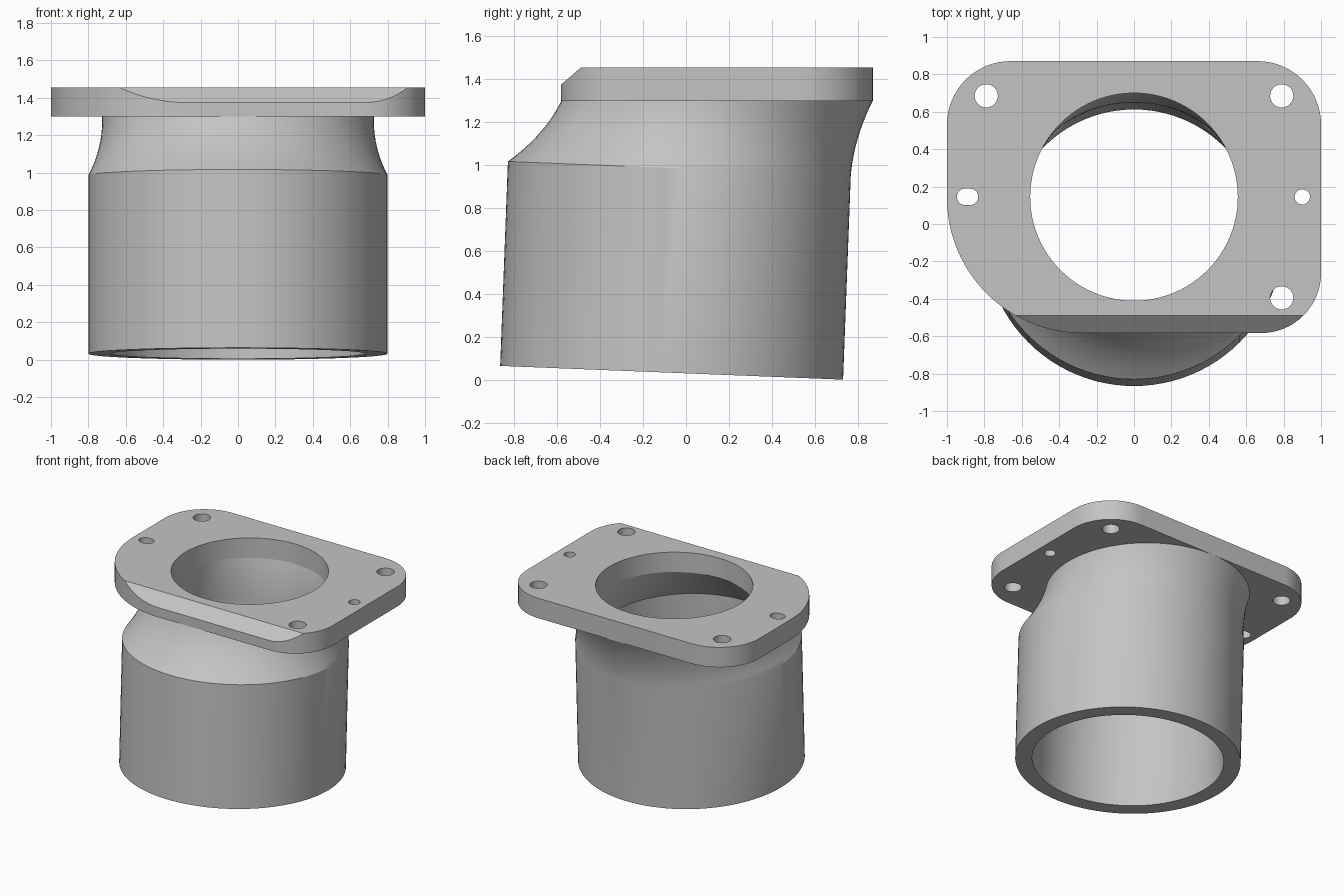
import bpy, bmesh, math
from mathutils import Vector

if "Cube" in bpy.data.objects:
    bpy.data.objects.remove(bpy.data.objects["Cube"])

N = 96
grey = bpy.data.materials.new("light_grey")
grey.diffuse_color = (0.55, 0.55, 0.55, 1)
grey.use_nodes = True
grey.node_tree.nodes["Principled BSDF"].inputs["Base Color"].default_value = grey.diffuse_color


def finish(name, bm):
    me = bpy.data.meshes.new(name)
    bmesh.ops.recalc_face_normals(bm, faces=bm.faces[:])
    bm.to_mesh(me)
    bm.free()
    me.materials.append(grey)
    ob = bpy.data.objects.new(name, me)
    bpy.context.collection.objects.link(ob)
    return ob


def activate(ob):
    bpy.ops.object.select_all(action='DESELECT')
    ob.select_set(True)
    bpy.context.view_layer.objects.active = ob


def smooth(ob):
    activate(ob)
    bpy.ops.object.shade_smooth_by_angle(angle=math.radians(25))


def ring(r, cy, cz, tilt=0.0):
    """Circle of radius r, raised at the front by a small tilt."""
    pts = []
    for i in range(N):
        a = 2 * math.pi * i / N
        y = r * math.sin(a)
        pts.append(Vector((r * math.cos(a), cy + y * math.cos(tilt), cz - y * math.sin(tilt))))
    return pts


def blend(a, b, c, steps=10):
    """Rings along a quadratic curve from a to c, bent towards b."""
    out = []
    for k in range(steps + 1):
        t = k / steps
        out.append([p * (1 - t) ** 2 + q * 2 * t * (1 - t) + s * t * t
                    for p, q, s in zip(a, b, c)])
    return out


def arc(cx, cy, r, start, end, steps=16):
    return [(cx + r * math.cos(math.radians(start + (end - start) * i / steps)),
             cy + r * math.sin(math.radians(start + (end - start) * i / steps)))
            for i in range(steps + 1)]


def prism(bm, outline, z0, z1):
    lo = [bm.verts.new((x, y, z0)) for x, y in outline]
    hi = [bm.verts.new((x, y, z1)) for x, y in outline]
    bm.faces.new(lo[::-1])
    bm.faces.new(hi)
    for i in range(len(lo)):
        j = (i + 1) % len(lo)
        bm.faces.new((lo[i], lo[j], hi[j], hi[i]))


# Tilted pipe with a neck that leans back to meet the flange
TILT, CY, TOP_CY, NECK_Z = 0.04, 0.145, -0.031, 1.30
outer = [ring(0.80, -0.067, 0.032, TILT)] + blend(
    ring(0.80, TOP_CY, 0.985, TILT), ring(0.722, 0.0625, 1.135, 0.007), ring(0.726, CY, NECK_Z))
inner = [ring(0.68, -0.067, 0.032, TILT)] + blend(
    ring(0.68, TOP_CY, 0.985, TILT), ring(0.585, 0.07, 1.14, 0.007), ring(0.555, CY, NECK_Z))
loops = inner[::-1] + outer
bm = bmesh.new()
rows = [[bm.verts.new(p) for p in loop] for loop in loops]
for a, b in zip(rows, rows[1:]):
    for i in range(N):
        j = (i + 1) % N
        bm.faces.new((a[i], a[j], b[j], b[i]))
smooth(finish("pipe_and_neck", bm))

# Flange plate with one large and three smaller rounded corners
Z0, Z1, FRONT, BACK = 1.30, 1.455, -0.583, 0.871
plate = (arc(0.66, BACK - 0.34, 0.34, 0, 90) + arc(-0.66, BACK - 0.34, 0.34, 90, 180)
         + arc(-0.277, FRONT + 0.723, 0.723, 180, 270, 28)
         + arc(0.68, FRONT + 0.32, 0.32, 270, 360))
bm = bmesh.new()
prism(bm, plate, Z0, Z1)
flange = finish("flange", bm)

# Cutters: bore, bolt holes, dowel hole, slot and front chamfer
bm = bmesh.new()
prism(bm, arc(0, CY, 0.555, 0, 360 - 360 / N, N - 1), 1.2, 1.6)
for x, y, r in ((-0.79, 0.685, 0.062), (0.79, 0.685, 0.062),
                (0.79, -0.395, 0.062), (0.90, CY, 0.041)):
    prism(bm, arc(x, y, r, 0, 348.75, 31), 1.2, 1.6)
prism(bm, arc(-0.877, CY, 0.044, -90, 90) + arc(-0.903, CY, 0.044, 90, 270), 1.2, 1.6)
wedge = [(-0.49, 1.455), (-0.583, 1.375), (-0.676, 1.295), (-0.676, 1.535), (-0.397, 1.535)]
ends = [[bm.verts.new((x, y, z)) for y, z in wedge] for x in (-1.2, 1.2)]
bm.faces.new(ends[0])
bm.faces.new(ends[1][::-1])
for i in range(len(wedge)):
    j = (i + 1) % len(wedge)
    bm.faces.new((ends[0][i], ends[0][j], ends[1][j], ends[1][i]))
cutter = finish("flange_cutter", bm)
cutter.hide_render = True

activate(flange)
cut = flange.modifiers.new("cut", 'BOOLEAN')
cut.operation = 'DIFFERENCE'
cut.solver = 'EXACT'
cut.object = cutter
bpy.ops.object.modifier_apply(modifier=cut.name)
bpy.data.objects.remove(cutter)
smooth(flange)
